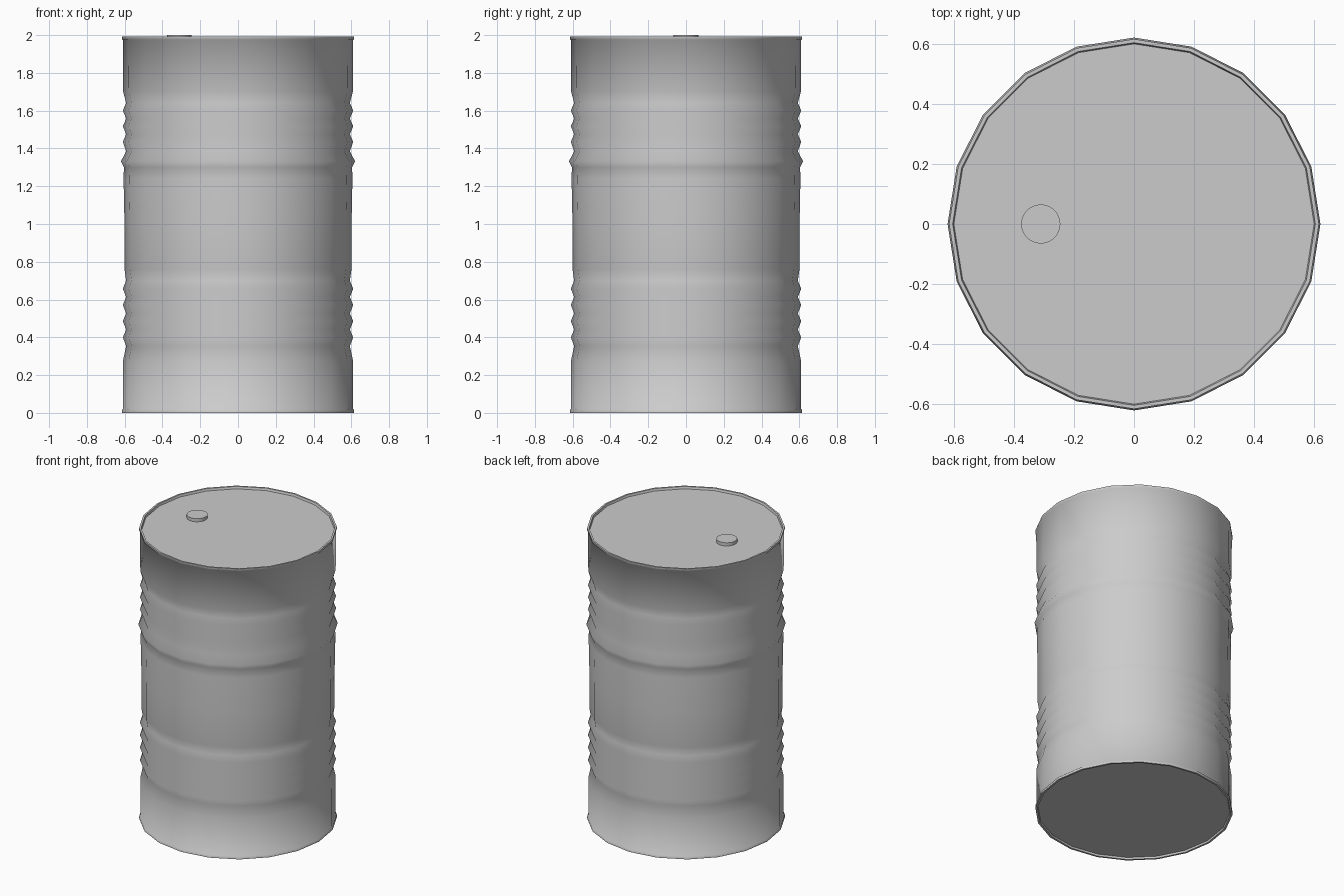
import bpy, bmesh, math

if "Cube" in bpy.data.objects:
    bpy.data.objects.remove(bpy.data.objects["Cube"])


def lathe(name, profile, sides, center=(0, 0), smooth=40):
    """Revolve (radius, z) points around a vertical axis; radius 0 closes to a pole."""
    bm = bmesh.new()
    rings = []
    for r, z in profile:
        if r == 0:
            rings.append([bm.verts.new((center[0], center[1], z))] * sides)
        else:
            rings.append([bm.verts.new((center[0] + r * math.cos(2 * math.pi * i / sides),
                                        center[1] + r * math.sin(2 * math.pi * i / sides), z))
                          for i in range(sides)])
    for a, b in zip(rings, rings[1:]):
        for i in range(sides):
            j = (i + 1) % sides
            bm.faces.new(list(dict.fromkeys((a[i], a[j], b[j], b[i]))))
    bmesh.ops.recalc_face_normals(bm, faces=bm.faces)
    mesh = bpy.data.meshes.new(name)
    bm.to_mesh(mesh)
    bm.free()
    obj = bpy.data.objects.new(name, mesh)
    bpy.context.collection.objects.link(obj)
    bpy.ops.object.select_all(action='DESELECT')
    obj.select_set(True)
    bpy.context.view_layer.objects.active = obj
    bpy.ops.object.shade_smooth_by_angle(angle=math.radians(smooth))
    return obj


SIDES = 20
RIDGE, VALLEY = 0.61, 0.592

# Drum shell: closed ends, two groups of pressed ribs and one larger rolling hoop
shell = [(0, 0.012), (0.598, 0.012), (0.602, 0.0), (0.615, 0.0), (0.615, 0.016),
         (0.608, 0.022), (0.608, 0.28)]
for k in range(4):
    shell += [(VALLEY, 0.355 + 0.086 * k), (RIDGE, 0.40 + 0.086 * k)]
shell += [(VALLEY, 0.70), (0.601, 0.76), (0.601, 1.00), (0.606, 1.24), (0.604, 1.30),
          (0.62, 1.332), (VALLEY, 1.385)]
for k in range(3):
    shell += [(RIDGE, 1.435 + 0.083 * k), (VALLEY, 1.475 + 0.083 * k)]
shell += [(0.608, 1.70), (0.61, 1.974), (0.615, 1.978), (0.615, 1.993),
          (0.603, 1.993), (0.599, 1.978), (0, 1.978)]
lathe("drum_shell", shell, SIDES, smooth=62)

# Round filler cap set off-centre on the lid
lathe("filler_cap", [(0, 1.97), (0.065, 1.97), (0.065, 2.0), (0, 2.0)], 32, (-0.31, 0))
